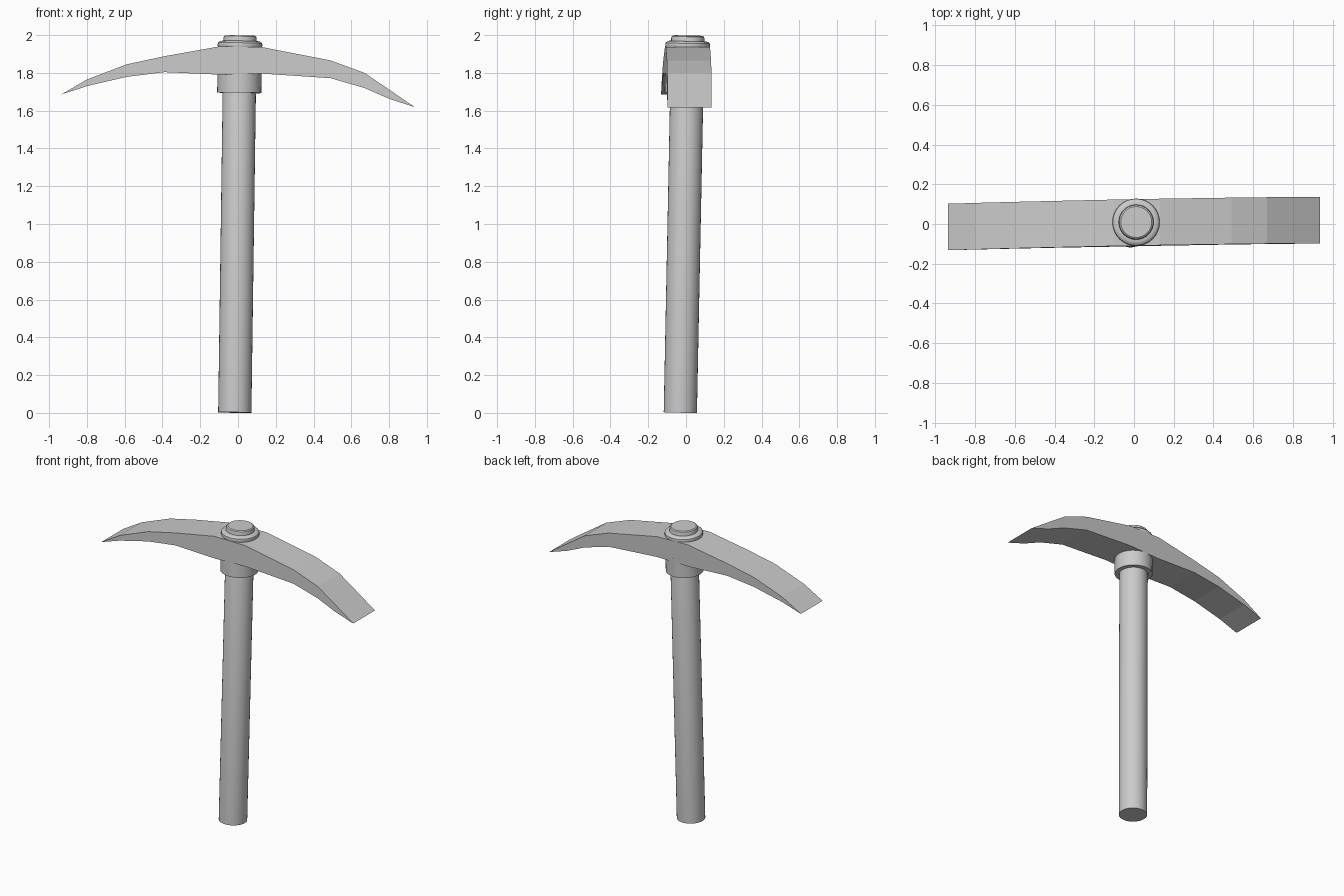
import bpy, bmesh, math
from mathutils import Vector

if "Cube" in bpy.data.objects:
    bpy.data.objects.remove(bpy.data.objects["Cube"])

BASE, TOP = Vector((-0.017, -0.03, 0.002)), Vector((0.011, 0.01, 1.998))
TILT = Vector((0, 0, 1)).rotation_difference(TOP - BASE)


def finish(name, bm):
    bmesh.ops.remove_doubles(bm, verts=bm.verts, dist=1e-5)
    bmesh.ops.recalc_face_normals(bm, faces=bm.faces)
    me = bpy.data.meshes.new(name)
    bm.to_mesh(me)
    bm.free()
    ob = bpy.data.objects.new(name, me)
    bpy.context.collection.objects.link(ob)
    return ob


def turned(name, profile, n=32):
    """Closed round part from (radius, height) points along the leaning shaft."""
    bm = bmesh.new()
    rings = [[bm.verts.new(BASE + TILT @ Vector((r * math.cos(2 * math.pi * i / n),
                                                 r * math.sin(2 * math.pi * i / n), h)))
              for i in range(n)] for r, h in profile]
    for a, b in zip(rings, rings[1:]):
        for i in range(n):
            j = (i + 1) % n
            bm.faces.new((a[i], a[j], b[j], b[i]))
    bm.faces.new(rings[0])
    bm.faces.new(rings[-1])
    ob = finish(name, bm)
    bpy.ops.object.select_all(action='DESELECT')
    ob.select_set(True)
    bpy.context.view_layer.objects.active = ob
    bpy.ops.object.shade_smooth_by_angle(angle=math.radians(30))
    return ob


# Shaft with its rounded top end
turned("handle", [(0.088, 0), (0.088, 1.982), (0.085, 1.991), (0.078, 1.996)])

# Sleeve below the head and stepped ring above it
turned("lower_collar", [(0.117, 1.693), (0.117, 1.82)])
turned("upper_collar", [(0.108, 1.90), (0.117, 1.936), (0.119, 1.946), (0.117, 1.956),
                        (0.108, 1.964), (0.098, 1.967)])

# Curved head: (x, upper z, lower z), sharp wide edges at both ends
stations = [(-0.937, 1.685, 1.685), (-0.80, 1.765, 1.73), (-0.59, 1.845, 1.779),
            (-0.39, 1.888, 1.804), (-0.10, 1.94, 1.791), (0.13, 1.936, 1.796),
            (0.49, 1.866, 1.772), (0.67, 1.80, 1.72), (0.80, 1.712, 1.663),
            (0.937, 1.618, 1.618)]
bm = bmesh.new()
loops = []
for x, zt, zb in stations:
    loop = []
    for side, z in ((-1, zt), (1, zt), (1, zb), (-1, zb)):
        y = 0.005 + 0.019 * x + 0.02 * (z - 1.8) + side * 0.117
        loop.append(bm.verts.new((x, y, z)))
    loops.append(loop)
for a, b in zip(loops, loops[1:]):
    for i in range(4):
        j = (i + 1) % 4
        bm.faces.new((a[i], a[j], b[j], b[i]))
finish("pick_head", bm)
